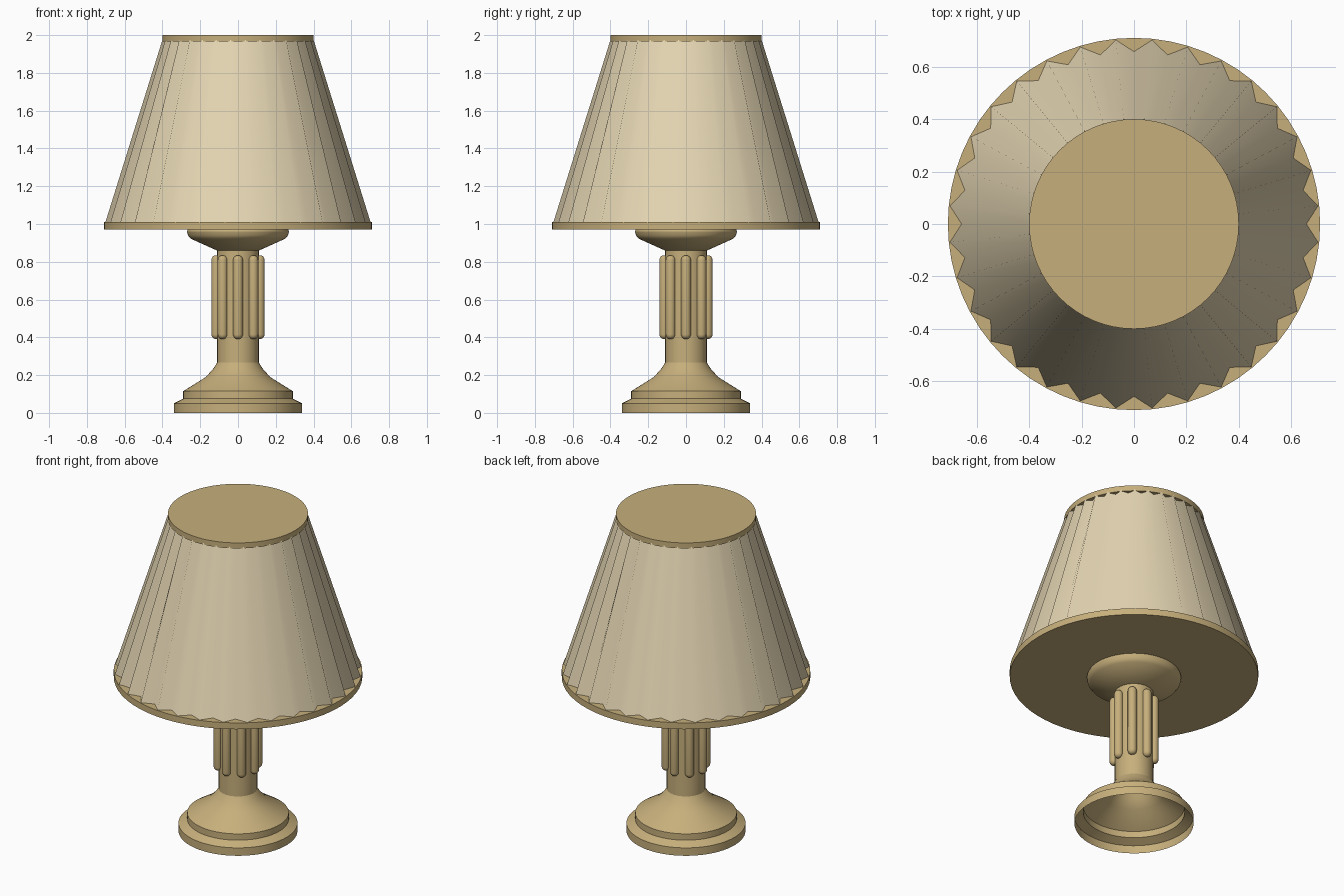
import bpy, bmesh
from math import sin, cos, pi, radians

if "Cube" in bpy.data.objects:
    bpy.data.objects.remove(bpy.data.objects["Cube"])


def material(name, color):
    m = bpy.data.materials.new(name)
    m.diffuse_color = (*color, 1)
    m.use_nodes = True
    m.node_tree.nodes["Principled BSDF"].inputs["Base Color"].default_value = m.diffuse_color
    return m


brass = material("brass", (0.57, 0.43, 0.20))
fabric = material("fabric", (0.78, 0.67, 0.45))


def add_object(name, bm, mat, angle=30):
    bmesh.ops.recalc_face_normals(bm, faces=bm.faces)
    me = bpy.data.meshes.new(name)
    bm.to_mesh(me)
    bm.free()
    ob = bpy.data.objects.new(name, me)
    bpy.context.collection.objects.link(ob)
    me.materials.append(mat)
    bpy.ops.object.select_all(action='DESELECT')
    bpy.context.view_layer.objects.active = ob
    ob.select_set(True)
    bpy.ops.object.shade_smooth_by_angle(angle=radians(angle))
    return ob


def skin(bm, rings):
    n = len(rings[0])
    for a, b in zip(rings, rings[1:]):
        for i in range(n):
            j = (i + 1) % n
            bm.faces.new((a[i], a[j], b[j], b[i]))


def lathe(bm, profile, n=64, center=(0, 0), cap_bottom=True, cap_top=True):
    rings = [[bm.verts.new((center[0] + r * cos(2 * pi * i / n),
                            center[1] + r * sin(2 * pi * i / n), z))
              for i in range(n)] for r, z in profile]
    skin(bm, rings)
    if cap_bottom:
        bm.faces.new(rings[0][::-1])
    if cap_top:
        bm.faces.new(rings[-1])


def turned(name, profile, **kw):
    bm = bmesh.new()
    lathe(bm, profile, **kw)
    add_object(name, bm, brass)


# Stepped base, hollow underneath
turned("base", [(0.34, 0), (0.34, 0.05), (0.29, 0.075), (0.29, 0.115),
                (0.17, 0.19), (0.13, 0.235), (0.108, 0.27)], cap_bottom=False)

# Column and flared cup that carries the shade
turned("column", [(0.11, 0.26), (0.11, 0.87)])
turned("cup", [(0.112, 0.86), (0.25, 0.922), (0.265, 0.94), (0.27, 0.96), (0.265, 0.975)])

# Eight round-ended ribs around the column
r, z0, z1 = 0.026, 0.39, 0.835
steps = [k * pi / 10 for k in range(1, 6)]
rib = [(r * sin(a), z0 + r - r * cos(a)) for a in steps]
rib += [(x, z0 + z1 - z) for x, z in reversed(rib)]
bm = bmesh.new()
for k in range(8):
    a = k * pi / 4
    lathe(bm, rib, n=16, center=(0.115 * cos(a), 0.115 * sin(a)))
add_object("column_ribs", bm, brass, 40)

# Flat discs closing the shade at bottom and top
turned("shade_bottom_disc", [(0.71, 0.97), (0.71, 1.01)])
turned("shade_top_disc", [(0.40, 1.965), (0.40, 2.0)])

# Pleated shade with 32 folds, valleys on the axes
bm = bmesh.new()
rings = []
for outer, inner, z in ((0.71, 0.662, 0.995), (0.402, 0.37, 1.975)):
    rings.append([bm.verts.new(((outer if i % 2 else inner) * cos(pi * i / 32),
                                (outer if i % 2 else inner) * sin(pi * i / 32), z))
                  for i in range(64)])
skin(bm, rings)
add_object("pleated_shade", bm, fabric, 180)
